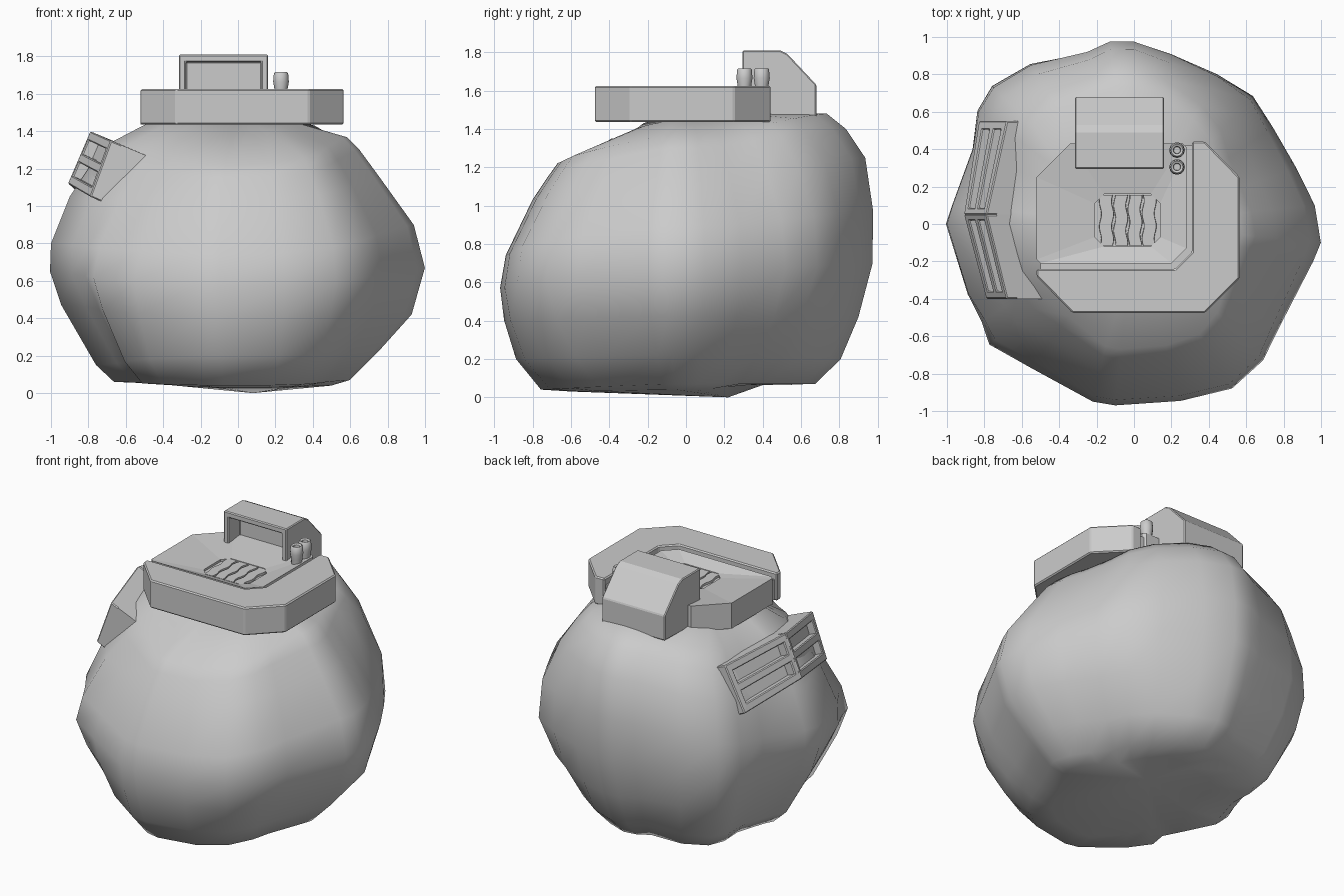
import bpy, bmesh, math
from mathutils import Vector

if "Cube" in bpy.data.objects:
    bpy.data.objects.remove(bpy.data.objects["Cube"])


def finish(name, bm, angle=None, bevel=0):
    bmesh.ops.recalc_face_normals(bm, faces=bm.faces)
    me = bpy.data.meshes.new(name)
    bm.to_mesh(me)
    bm.free()
    ob = bpy.data.objects.new(name, me)
    bpy.context.collection.objects.link(ob)
    if bevel:
        m = ob.modifiers.new("bevel", "BEVEL")
        m.width, m.segments, m.limit_method = bevel, 1, "ANGLE"
    if angle:
        bpy.context.view_layer.objects.active = ob
        ob.select_set(True)
        bpy.ops.object.shade_smooth_by_angle(angle=math.radians(angle))
        ob.select_set(False)
    return ob


def loft(name, rings, caps=True, apexes=None, **kw):
    """Skin matching rings of points; close the ends with caps or apex points."""
    bm = bmesh.new()
    vs = [[bm.verts.new(p) for p in r] for r in rings]
    n = len(vs[0])
    for a, b in zip(vs, vs[1:]):
        for i in range(n):
            bm.faces.new((a[i], a[(i + 1) % n], b[(i + 1) % n], b[i]))
    for k, end in enumerate((vs[0], vs[-1])):
        if apexes:
            c = bm.verts.new(apexes[k])
            for i in range(n):
                bm.faces.new((end[i], end[(i + 1) % n], c))
        elif caps:
            bm.faces.new(end)
    return finish(name, bm, **kw)


def flat(pts, z):
    return [(x, y, z) for x, y in pts]


def bump(a, lumps):
    """Sum of soft bumps (direction, spread, amount) at angle a."""
    return sum(v * math.exp(-((math.degrees(a) % 360 - d) / sp) ** 2) for d, sp, v in lumps)


# Boulder: plan outline scaled by four blended side profiles (radius, height)
outline = [(1, -.1), (.97, .1), (.88, .3), (.76, .53), (.65, .7), (.45, .81), (.2, .91), (0, .975),
           (-.13, .975), (-.25, .92), (-.55, .85), (-.75, .73), (-.83, .6), (-.86, .4), (-.97, .1), (-1, 0),
           (-.9, -.38), (-.83, -.53), (-.78, -.65), (-.55, -.77), (-.22, -.95), (-.1, -.97), (.25, -.95),
           (.53, -.89), (.7, -.74), (.78, -.57), (.96, -.2)]
right = [(.5, .04), (.6, .07), (.75, .22), (.93, .42), (1, .67), (.94, .9), (.76, 1.15), (.65, 1.3), (.58, 1.37), (.3, 1.45)]
front = [(.6, .03), (.76, .04), (.89, .2), (.95, .4), (.97, .57), (.94, .74), (.8, 1.03), (.72, 1.15), (.67, 1.22), (.28, 1.385)]
left = [(.4, .05), (.64, .06), (.74, .15), (.93, .47), (1, .65), (1, .8), (.9, 1.05), (.8, 1.2), (.68, 1.34), (.45, 1.46)]
back = [(.45, .08), (.68, .07), (.81, .2), (.9, .42), (.97, .7), (.97, .98), (.93, 1.25), (.83, 1.4), (.73, 1.48), (.4, 1.49)]
# Lumps and notches around the base and around the shoulder
base_lumps = [(40, 25, -.22), (135, 18, .1), (105, 12, -.06), (185, 10, .06), (210, 11, -.17), (312, 25, -.13)]
shoulder_lumps = [(38, 22, -.07), (222, 18, -.11)]
rings = []
for k in range(len(right)):
    ring = []
    for x, y in outline:
        a = math.atan2(y, x)
        w = math.cos(a) ** 2
        px, py = (right if x > 0 else left), (back if y > 0 else front)
        s = w * px[k][0] + (1 - w) * py[k][0] / .97
        z = w * px[k][1] + (1 - w) * py[k][1]
        s *= 1 + bump(a, base_lumps) * max(0, 1 - k / 4.5)
        s *= 1 + bump(a, shoulder_lumps) * min(1, max(0, (k - 4) / 3))
        ring.append((x * s, y * s, z))
    rings.append(ring)
loft("boulder", rings, apexes=((.08, .22, 0), (0, .1, 1.48)), angle=60)

# Raised L-shaped rim on the front and right of the deck
rim = [(-.52, -.24), (-.52, -.28), (-.33, -.475), (.38, -.475), (.565, -.29), (.565, .25), (.38, .44),
       (.31, .44), (.31, -.15), (.22, -.24)]
loft("deck_rim", [flat(rim, 1.435), flat(rim, 1.625)], bevel=.008)

# Deck dished down to the grate pit
deck = [(-.5, -.21), (.2, -.21), (.28, -.13), (.28, .41), (.26, .43), (-.34, .43), (-.52, .25), (-.52, -.19)]
pit = [(-.16, -.12), (.09, -.12), (.14, -.07), (.14, .11), (.09, .16), (-.16, .16), (-.21, .11), (-.21, -.07)]
loft("deck", [flat(deck, 1.435), flat(deck, 1.61), flat(pit, 1.575), flat(pit, 1.56)])

# Floor of the groove between deck and rim
groove = [(-.5, -.25), (.24, -.25), (.33, -.16), (.33, .42), (.2, .42), (.2, -.15), (-.5, -.15)]
loft("groove_floor", [flat(groove, 1.44), flat(groove, 1.58)])

# Wavy grate bars
for i in range(4):
    cx = -.147 + i * .076
    rows = []
    for j in range(15):
        y = -.115 + .27 * j / 14
        x = cx + .006 * math.sin(j * .9 + i)
        rows.append([(x - .035, y, 1.55), (x + .035, y, 1.55), (x + .032, y, 1.574), (x - .032, y, 1.574)])
    loft("grate_bar", rows, angle=40)

# Hood with hollow front
side = [(.295, 1.45), (.295, 1.81), (.49, 1.81), (.53, 1.79), (.68, 1.63), (.68, 1.46)]
hood = loft("hood", [[(x, y, z) for y, z in side] for x in (-.315, .16)])
hole = [(-.28, .2), (.125, .2), (.125, .42), (-.28, .42)]
cutter = loft("hood_cutter", [flat(hole, 1.5), flat(hole, 1.77)])
cutter.hide_render = True
cutter.hide_set(True)
b = hood.modifiers.new("opening", "BOOLEAN")
b.operation, b.object, b.solver = "DIFFERENCE", cutter, "EXACT"
m = hood.modifiers.new("bevel", "BEVEL")
m.width, m.segments, m.limit_method = .006, 1, "ANGLE"

# Two small open barrels
for y in (.305, .395):
    prof = [(.032, 1.58), (.036, 1.63), (.042, 1.665), (.038, 1.71), (.032, 1.716), (.02, 1.71), (.018, 1.68)]
    loft("barrel", [[(.23 + r * math.cos(t * math.pi / 6), y + r * math.sin(t * math.pi / 6), z)
                     for t in range(12)] for r, z in prof], angle=40)

# Angled vent on the left: s runs along it, t up its face, n inward
low = [Vector(p) for p in ((-.83, .55, 1.05), (-.91, .05, 1.12), (-.79, -.4, 1.05))]
high = [Vector(p) for p in ((-.68, .55, 1.34), (-.79, .05, 1.4), (-.68, -.4, 1.35))]
inward = Vector((.92, 0, -.39))


def P(s, t, n):
    i = min(int(s), 1)
    f = s - i
    return low[i].lerp(low[i + 1], f).lerp(high[i].lerp(high[i + 1], f), t) + inward * n


def vent_bar(name, s0, s1, t0, t1, n0, n1):
    loft(name, [[P(s, t0, n0), P(s, t1, n0), P(s, t1, n1), P(s, t0, n1)] for s in (s0, s1)], bevel=.006)


for s0 in (0, 1):
    for t0, t1 in ((0, .16), (.42, .58), (.84, 1)):
        vent_bar("vent_rail", s0, s0 + 1, t0, t1, 0, .08)
for s0, s1 in ((0, .09), (.93, 1), (1, 1.07), (1.91, 2)):
    vent_bar("vent_post", s0, s1, 0, 1, 0, .08)
# Solid body behind the vent, sinking into the boulder
loft("vent_body", [[P(s, 0, .06), P(s, 1, .06), P(s, 1, 0) + Vector((d, 0, -.42 * d)),
                    P(s, 0, 0) + Vector((d + .08, 0, .05))] for s, d in ((0, .12), (1, .16), (2, .25))])
